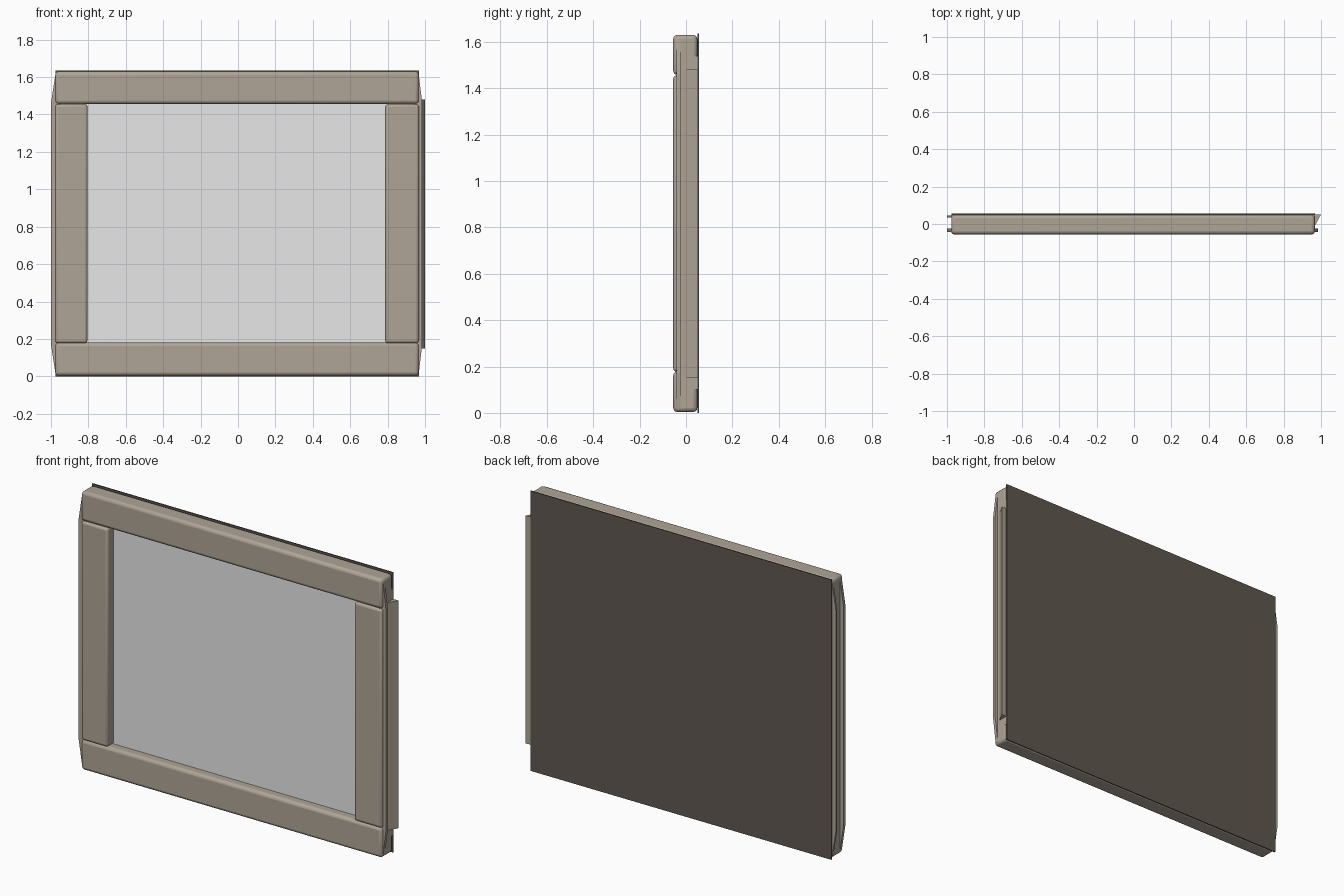
import bpy
import bmesh

cube = bpy.data.objects.get("Cube")
if cube:
    bpy.data.objects.remove(cube, do_unlink=True)


def material(name, rgb):
    m = bpy.data.materials.new(name)
    m.use_nodes = True
    m.diffuse_color = (*rgb, 1)
    m.node_tree.nodes["Principled BSDF"].inputs["Base Color"].default_value = (*rgb, 1)
    return m


TAUPE = material("taupe frame", (0.43, 0.375, 0.31))
DARK = material("dark backing", (0.115, 0.096, 0.08))
GREY = material("grey panel", (0.8, 0.8, 0.8))


def finish(name, bm, mat, bevel=0):
    bmesh.ops.recalc_face_normals(bm, faces=bm.faces)
    mesh = bpy.data.meshes.new(name)
    bm.to_mesh(mesh)
    bm.free()
    mesh.materials.append(mat)
    obj = bpy.data.objects.new(name, mesh)
    bpy.context.collection.objects.link(obj)
    if bevel:
        mod = obj.modifiers.new("Rounded edges", "BEVEL")
        mod.width = bevel
        mod.segments = 3
        bpy.ops.object.select_all(action="DESELECT")
        obj.select_set(True)
        bpy.context.view_layer.objects.active = obj
        bpy.ops.object.shade_smooth_by_angle()
    return obj


def prism(name, outline, axis, lo, hi, mat, bevel=0):
    """Extrude a 2D outline along an axis (0 = x, 1 = y, 2 = z)."""
    bm = bmesh.new()

    def point(p, t):
        co = list(p)
        co.insert(axis, t)
        return bm.verts.new(co)

    a = [point(p, lo) for p in outline]
    b = [point(p, hi) for p in outline]
    n = len(a)
    bm.faces.new(a)
    bm.faces.new(b[::-1])
    for i in range(n):
        j = (i + 1) % n
        bm.faces.new((a[i], a[j], b[j], b[i]))
    return finish(name, bm, mat, bevel)


def box(name, x, y, z, mat, bevel=0):
    outline = [(x[0], z[0]), (x[1], z[0]), (x[1], z[1]), (x[0], z[1])]
    return prism(name, outline, 1, y[0], y[1], mat, bevel)


LEFT, RIGHT = 0.967, -0.977
FRONT, BACK = -0.055, 0.049

# Horizontal rails
box("bottom_rail", (RIGHT, LEFT), (FRONT, BACK), (0.004, 0.18), TAUPE, 0.018)
box("top_rail", (RIGHT, LEFT), (FRONT, BACK), (1.457, 1.63), TAUPE, 0.018)

# Upright stiles with a recessed core closing the joints
for side, outer, inner in (("right", RIGHT, -0.805), ("left", LEFT, 0.787)):
    xs = sorted((outer, inner))
    box(side + "_stile", xs, (FRONT, BACK), (0.178, 1.455), TAUPE, 0.014)
    core = sorted((outer, inner + (-0.02 if inner < 0 else 0.02)))
    box(side + "_core", core, (-0.04, BACK), (0.1, 1.54), TAUPE)


# Tapered lips that run down the outer edges
def lip(name, root, tip, y):
    outline = [(root, 0.02), (tip, 0.17), (tip, 1.46), (root, 1.61)]
    inside = root * 0.97
    outline += [(inside, 1.61), (inside, 0.02)]
    prism(name, outline, 1, y[0], y[1], TAUPE)


lip("right_front_lip", RIGHT, -1.0, (-0.042, -0.024))
lip("right_back_lip", RIGHT, -1.0, (0.034, 0.046))
lip("left_front_lip", LEFT, 0.985, (-0.042, -0.024))

# Flared fin on the left rear edge
prism("left_rear_fin", [(0.955, -0.01), (0.967, -0.01), (1.0, 0.052), (0.955, 0.049)],
      2, 0.15, 1.48, TAUPE)

# Sheet held in the opening, and the backing board
box("centre_panel", (-0.83, 0.81), (0.0, 0.01), (0.15, 1.48), GREY)
box("backing_board", (RIGHT, LEFT), (0.049, 0.055), (0.0, 1.635), DARK)
